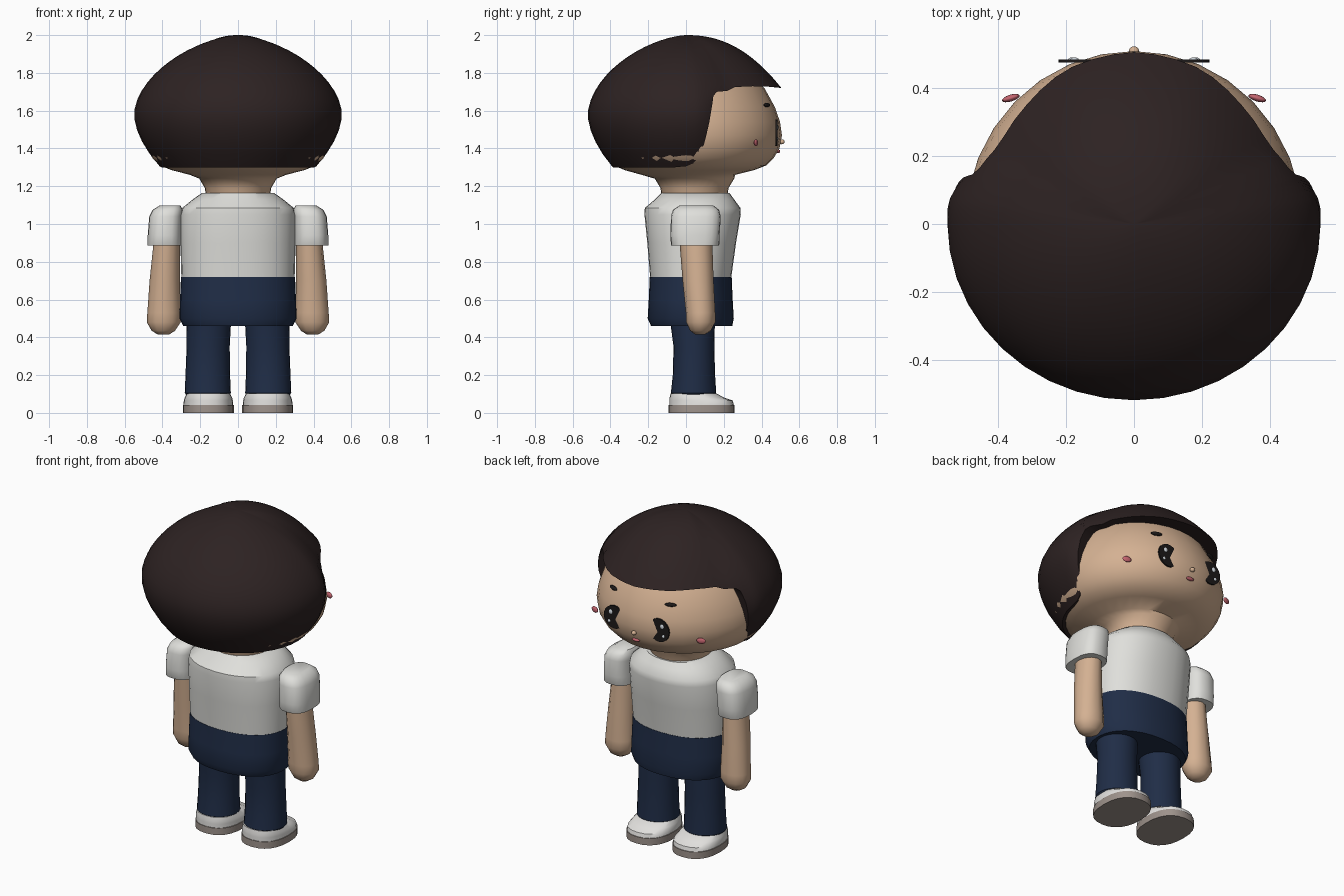
import bpy, bmesh, math
from mathutils import Vector

cube = bpy.data.objects.get("Cube")
if cube:
    bpy.data.objects.remove(cube, do_unlink=True)


def material(name, rgb):
    m = bpy.data.materials.new(name)
    m.use_nodes = True
    m.diffuse_color = (*rgb, 1)
    m.node_tree.nodes["Principled BSDF"].inputs["Base Color"].default_value = (*rgb, 1)
    return m


HAIR = material("dark brown hair", (0.026, 0.016, 0.016))
SKIN = material("skin", (0.66, 0.44, 0.29))
SHIRT = material("white shirt", (0.74, 0.74, 0.71))
NAVY = material("navy trousers", (0.014, 0.026, 0.062))
SHOE = material("white shoe", (0.78, 0.77, 0.75))
SOLE = material("taupe sole", (0.34, 0.29, 0.26))
PINK = material("pink", (0.55, 0.13, 0.16))
BLACK = material("eye black", (0.012, 0.01, 0.01))
SHINE = material("eye shine", (0.7, 0.75, 0.8))


def finish(name, bm, mat, angle=40):
    bmesh.ops.recalc_face_normals(bm, faces=bm.faces[:])
    me = bpy.data.meshes.new(name)
    bm.to_mesh(me)
    bm.free()
    me.materials.append(mat)
    for p in me.polygons:
        p.use_smooth = True
    me.set_sharp_from_angle(angle=math.radians(angle))
    ob = bpy.data.objects.new(name, me)
    bpy.context.collection.objects.link(ob)
    return ob


def bridge(bm, rings):
    for a, b in zip(rings, rings[1:]):
        n = len(a)
        for i in range(n):
            j = (i + 1) % n
            bm.faces.new((a[i], a[j], b[j], b[i]))


def loft(name, mat, sections, n=24, angle=40, power=1.0):
    """Stack of ellipses (z, centre x, centre y, radius x, radius y), capped."""
    bm = bmesh.new()
    rings = []

    def sq(v):
        return math.copysign(abs(v) ** power, v)
    for z, cx, cy, rx, ry in sections:
        rings.append([bm.verts.new((cx + rx * sq(math.cos(2 * math.pi * i / n)),
                                    cy + ry * sq(math.sin(2 * math.pi * i / n)), z))
                      for i in range(n)])
    bridge(bm, rings)
    bm.faces.new(rings[0])
    bm.faces.new(rings[-1])
    return finish(name, bm, mat, angle)


def blob(name, mat, loc, radii, turn=0.0):
    bm = bmesh.new()
    bmesh.ops.create_uvsphere(bm, u_segments=16, v_segments=8, radius=1)
    bmesh.ops.scale(bm, vec=radii, verts=bm.verts)
    ob = finish(name, bm, mat)
    ob.location = loc
    ob.rotation_euler.z = turn
    return ob


def lerp_table(table, x):
    for (x0, y0), (x1, y1) in zip(table, table[1:]):
        if x <= x1:
            return y0 + (y1 - y0) * (x - x0) / (x1 - x0)
    return table[-1][1]


# Head and neck, slightly narrower at the rear so the hair covers it
head_profile = [(1.12, .17), (1.19, .18), (1.24, .21), (1.26, .26), (1.285, .36),
                (1.31, .425), (1.35, .465), (1.40, .495), (1.47, .508), (1.54, .498),
                (1.62, .47), (1.72, .415), (1.80, .34), (1.87, .2)]
head = loft("head", SKIN, [(z, 0, .045 if z < 1.25 else 0, r * .975, r)
                           for z, r in head_profile], n=32, angle=50)
for v in head.data.vertices:
    if v.co.y < 0 and v.co.z > 1.25:
        v.co.y *= .9

# Hair: a rounded cap whose lower edge rises into a fringe over the face (+y)
EDGE = [(0, 1.72), (40, 1.73), (56, 1.725), (62, 1.705), (70, 1.70), (73, 1.68),
        (75, 1.61), (78, 1.46), (79.5, 1.38), (82, 1.35), (85, 1.32), (92, 1.30), (180, 1.30)]
WIDTH = [(0, 1.01), (24, 1.0), (45, .95), (61, .92), (70, .95), (84, 1), (180, 1)]


def hair_radius(az, z):
    if z > 1.58:
        side = .55 * max(0, 1 - ((z - 1.58) / .42) ** 1.8) ** .63
    else:
        side = .55 - .14 * ((1.58 - z) / .28) ** 1.8
    front = .5 * min(1, (2 - z) / .28) ** .44
    w = min(1, max(0, (az - 50) / 34))
    w = w * w * (3 - 2 * w)
    return (front + (side - front) * w) * lerp_table(WIDTH, az)


half = list(range(0, 60, 7)) + [62, 66, 70, 73, 74, 75, 76.5, 78, 79.5, 82, 85] + list(range(90, 180, 9))
azimuths = half + [180] + [-a for a in reversed(half[1:])]
ROWS = 20
bm = bmesh.new()
rings = []
for k in range(1, ROWS + 2):
    ring = []
    for a in azimuths:
        az, edge = abs(a), lerp_table(EDGE, abs(a))
        z = 2 - (2 - edge) * min(1, k / ROWS) ** 2
        r = hair_radius(az, z)
        if k > ROWS:                      # underside turned in towards the head
            r, z = r * .8, z + .01
        y = r * math.cos(math.radians(a))
        ring.append(bm.verts.new((r * math.sin(math.radians(a)), y * (.945 if y < 0 else 1), z)))
    rings.append(ring)
bridge(bm, rings)
crown = bm.verts.new((0, 0, 2))
for i, v in enumerate(rings[0]):
    bm.faces.new((crown, v, rings[0][(i + 1) % len(rings[0])]))
finish("hair", bm, HAIR, 50)

# Torso
loft("shirt", SHIRT, [(.72, 0, .025, .30, .215), (.9, 0, .03, .305, .235),
                      (1.05, 0, .035, .305, .255), (1.085, 0, .035, .295, .253),
                      (1.13, 0, .045, .24, .21), (1.165, 0, .05, .19, .18)], n=32, power=.9)
loft("trouser_top", NAVY, [(.46, 0, .03, .29, .215), (.50, 0, .025, .31, .228),
                           (.60, 0, .025, .307, .222), (.72, 0, .025, .302, .217)], n=32, power=.9)

# Limbs
for s, side in ((1, "left"), (-1, "right")):
    loft(side + "_leg", NAVY, [(.09, s * .16, .04, .11, .108), (.105, s * .16, .04, .122, .12),
                               (.2, s * .16, .042, .118, .112), (.35, s * .158, .042, .114, .108),
                               (.48, s * .155, .035, .118, .118), (.55, s * .155, .03, .118, .12)])
    loft(side + "_arm", SKIN, [(.415, s * .395, .075, .03, .026), (.435, s * .395, .077, .062, .055),
                               (.48, s * .393, .078, .09, .077), (.53, s * .392, .077, .088, .078),
                               (.7, s * .388, .064, .08, .082), (.95, s * .375, .05, .067, .088)], n=12, angle=50)
    loft(side + "_sleeve", SHIRT, [(.885, s * .388, .048, .09, .125), (.89, s * .388, .048, .09, .128),
                                   (.94, s * .388, .048, .09, .13), (1.04, s * .382, .052, .088, .132),
                                   (1.075, s * .372, .053, .08, .122), (1.098, s * .36, .055, .055, .09)],
         n=20, angle=50, power=.75)
    loft(side + "_sole", SOLE, [(0, s * .157, .083, .135, .175), (.042, s * .157, .083, .135, .175)],
         power=.85)
    loft(side + "_shoe", SHOE, [(.04, s * .157, .083, .131, .171), (.065, s * .157, .08, .13, .168),
                                (.08, s * .157, .058, .126, .145), (.103, s * .157, .04, .115, .122)],
         angle=50, power=.85)

    # Face: thin eye discs half sunk in the head, shines, brows and cheeks
    bm = bmesh.new()
    bmesh.ops.create_cone(bm, cap_ends=True, segments=24, radius1=.07, radius2=.07, depth=.009)
    bmesh.ops.rotate(bm, verts=bm.verts, matrix=Vector((0, 1, 0)).to_track_quat('Z', 'Y').to_matrix())
    eye = finish(side + "_eye", bm, BLACK)
    eye.location = (s * .152, .479, 1.482)
    blob(side + "_eye_shine_upper", SHINE, (s * .175, .483, 1.51), (.013, .006, .015))
    blob(side + "_eye_shine_lower", SHINE, (s * .185, .483, 1.452), (.009, .006, .01))
    blob(side + "_brow", BLACK, (s * .195, .428, 1.63), (.034, .012, .011), -s * .4)
    blob(side + "_cheek", PINK, (s * .362, .37, 1.43), (.027, .01, .018), -s * .3)

blob("nose", SKIN, (0, .508, 1.435), (.015, .014, .013))
blob("mouth", PINK, (0, .487, 1.385), (.026, .012, .01))
